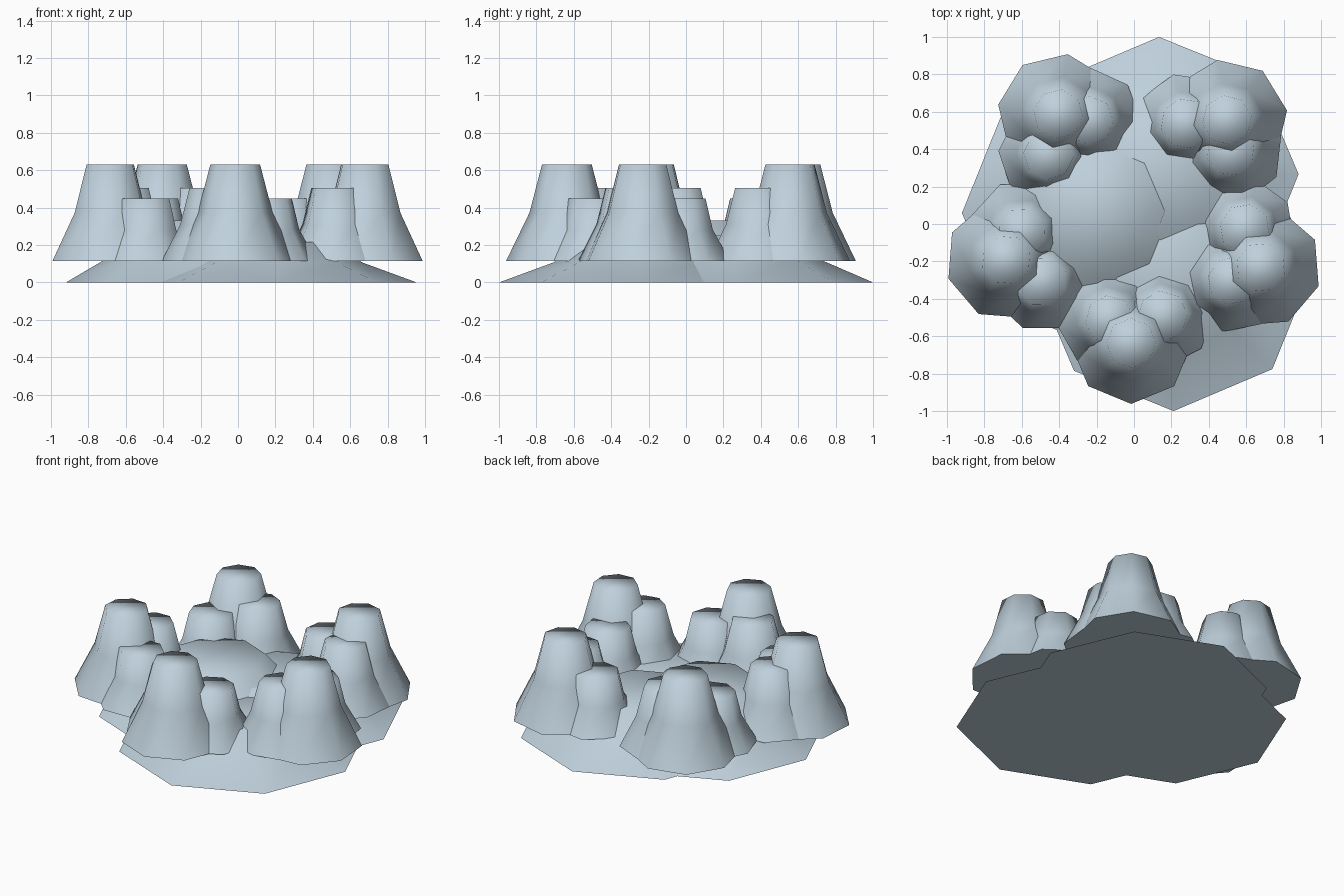
import bpy, bmesh, math

if "Cube" in bpy.data.objects:
    bpy.data.objects.remove(bpy.data.objects["Cube"])

mat = bpy.data.materials.new("pale blue grey")
mat.diffuse_color = (0.52, 0.63, 0.71, 1)
mat.use_nodes = True
mat.node_tree.nodes["Principled BSDF"].inputs["Base Color"].default_value = mat.diffuse_color
SIDES = 8


def frustum(name, x, y, phase, profile):
    """Closed eight-sided flared cone from (radius, z) rings."""
    bm = bmesh.new()
    rings = []
    for r, z in profile:
        ring = []
        for i in range(SIDES):
            a = math.radians(phase) + 2 * math.pi * i / SIDES
            ring.append(bm.verts.new((x + r * math.cos(a), y + r * math.sin(a), z)))
        rings.append(ring)
    for lo, hi in zip(rings, rings[1:]):
        for i in range(SIDES):
            j = (i + 1) % SIDES
            bm.faces.new((lo[i], lo[j], hi[j], hi[i]))
    bm.faces.new(rings[0][::-1])
    bm.faces.new(rings[-1])
    me = bpy.data.meshes.new(name)
    bm.to_mesh(me)
    bm.free()
    me.materials.append(mat)
    ob = bpy.data.objects.new(name, me)
    bpy.context.collection.objects.link(ob)
    bpy.ops.object.select_all(action='DESELECT')
    ob.select_set(True)
    bpy.context.view_layer.objects.active = ob
    bpy.ops.object.shade_smooth_by_angle(angle=math.radians(85))


# three broad overlapping mounds form the base
for name, x, y, r, h in (("base_mound_tall", -0.2, 0.065, 0.72, 0.33),
                         ("base_mound_medium", 0.14, 0.26, 0.74, 0.25),
                         ("base_mound_low", 0.205, -0.25, 0.75, 0.215)):
    frustum(name, x, y, 0.5, ((r, 0), (r * 0.61, h * 0.5), (r * 0.41, h)))

# five clusters of three cones: tall, medium (clockwise side), small
Z0 = 0.115
CONES = (("tall_cone", 0, 0, 0, 0.325, 0.2, 0.133, 0.63),
         ("medium_cone", -0.125, -0.115, 7, 0.28, 0.18, 0.13, 0.505),
         ("small_cone", -0.145, 0.168, 5, 0.27, 0.175, 0.135, 0.45))
CLUSTERS = ((-0.405, 0.587, 126), (0.497, 0.556, 54), (0.678, -0.232, -18),
            (-0.015, -0.637, -90), (-0.683, -0.192, 198))
for k, (cx, cy, deg) in enumerate(CLUSTERS):
    c, s = math.cos(math.radians(deg)), math.sin(math.radians(deg))
    for name, u, v, ph, r0, r1, r2, top in CONES:
        frustum(f"{name}_{k + 1}", cx + u * c - v * s, cy + u * s + v * c, deg + ph,
                ((r0, Z0), (r1, (Z0 + top) / 2), (r2, top)))
